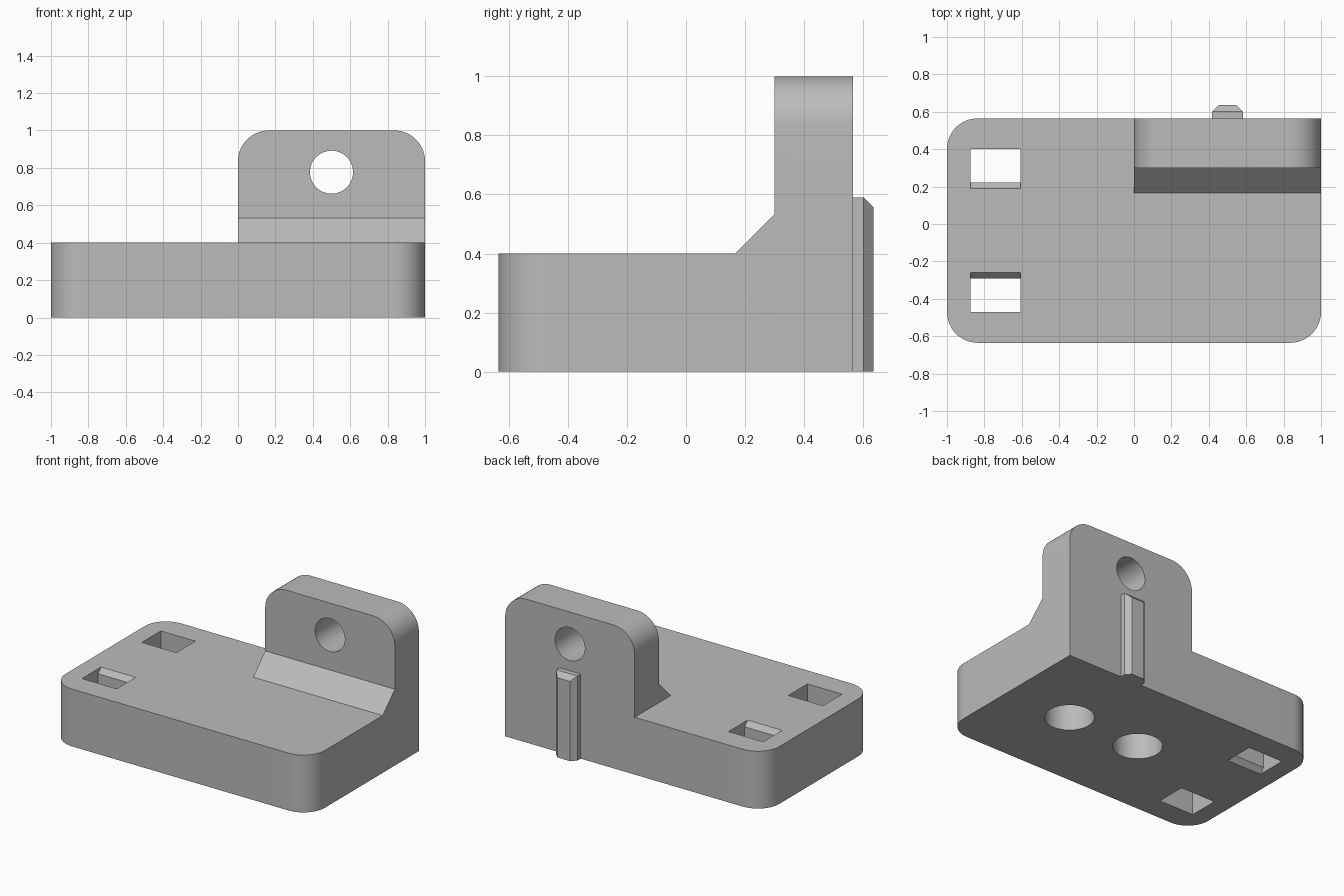
import bpy, bmesh
from math import sin, cos, pi
from mathutils import Vector

cube = bpy.data.objects.get("Cube")
if cube:
    bpy.data.objects.remove(cube, do_unlink=True)

grey = bpy.data.materials.new("plain_grey")
grey.use_nodes = True
grey.diffuse_color = (0.5, 0.5, 0.5, 1)
grey.node_tree.nodes["Principled BSDF"].inputs["Base Color"].default_value = (0.5, 0.5, 0.5, 1)

LEFT, RIGHT, FRONT, BACK = -1.0, 1.0, -0.635, 0.565
MID_Y = (FRONT + BACK) / 2
BASE_H, R = 0.4, 0.165


def finish(name, bm):
    bmesh.ops.recalc_face_normals(bm, faces=bm.faces)
    mesh = bpy.data.meshes.new(name)
    bm.to_mesh(mesh)
    bm.free()
    mesh.materials.append(grey)
    ob = bpy.data.objects.new(name, mesh)
    bpy.context.collection.objects.link(ob)
    return ob


def prism(name, outline, axis, lo, hi):
    """Extrude a 2D outline along an axis (0 = x, 1 = y, 2 = z)."""
    bm = bmesh.new()
    verts = []
    for p in outline:
        co = list(p)
        co.insert(axis, lo)
        verts.append(bm.verts.new(co))
    face = bm.faces.new(verts)
    out = bmesh.ops.extrude_face_region(bm, geom=[face])
    shift = Vector((0, 0, 0))
    shift[axis] = hi - lo
    bmesh.ops.translate(bm, vec=shift, verts=[g for g in out["geom"] if isinstance(g, bmesh.types.BMVert)])
    return finish(name, bm)


def arc(cx, cy, r, start, sweep, n):
    return [(cx + r * cos(start + sweep * i / n), cy + r * sin(start + sweep * i / n)) for i in range(n + 1)]


def circle(cx, cy, r):
    return arc(cx, cy, r, 0, 2 * pi, 48)[:-1]


def combine(target, other, operation):
    mod = target.modifiers.new(operation.lower(), 'BOOLEAN')
    mod.operation, mod.solver, mod.object = operation, 'EXACT', other
    bpy.context.view_layer.objects.active = target
    bpy.ops.object.modifier_apply(modifier=mod.name)
    bpy.data.objects.remove(other, do_unlink=True)


# Base slab: three rounded corners, square corner under the upright tab
outline = (arc(LEFT + R, BACK - R, R, pi / 2, pi / 2, 16)
           + arc(LEFT + R, FRONT + R, R, pi, pi / 2, 16)
           + arc(RIGHT - R, FRONT + R, R, -pi / 2, pi / 2, 16)
           + [(RIGHT, BACK)])
bracket = prism("bracket_body", outline, 2, 0, BASE_H)

# Upright tab with rounded top corners
outline = ([(0, 0.2), (RIGHT, 0.2)]
           + arc(RIGHT - R, 1 - R, R, 0, pi / 2, 16)
           + arc(R, 1 - R, R, pi / 2, pi / 2, 16))
combine(bracket, prism("tab", outline, 1, 0.3, BACK), 'UNION')

# Sloped gusset at the foot of the tab
gusset = [(0.167, BASE_H), (0.3, 0.533), (0.4, 0.533), (0.4, 0.3), (0.167, 0.3)]
combine(bracket, prism("gusset", gusset, 0, 0, RIGHT), 'UNION')

# Through hole in the tab
combine(bracket, prism("tab_hole", circle(0.5, 0.777, 0.115), 1, 0, 1), 'DIFFERENCE')

# Blind round pockets in the underside
for x in (0.5, -0.06):
    combine(bracket, prism("pocket", circle(x, MID_Y, 0.157), 2, -0.1, 0.33), 'DIFFERENCE')

# Pair of tie slots, inner edge chamfered at both ends
slot = [(0.4, -0.1), (0.19, -0.1), (0.19, 0), (0.222, 0.035),
        (0.222, BASE_H - 0.035), (0.19, BASE_H), (0.19, 0.5), (0.4, 0.5)]
for mirrored in (False, True):
    pts = [(2 * MID_Y - y if mirrored else y, z) for y, z in slot]
    combine(bracket, prism("slot", pts, 0, -0.875, -0.608), 'DIFFERENCE')

# Locating rib on the back, outer side and top edges chamfered
bm = bmesh.new()
bmesh.ops.create_cube(bm, size=1)
for v in bm.verts:
    v.co = (0.5 + v.co.x * 0.165, 0.6 + v.co.y * 0.07, (v.co.z + 0.5) * 0.59)
outer = [e for e in bm.edges
         if all(v.co.y > 0.6 for v in e.verts) and any(v.co.z > 0.1 for v in e.verts)]
bmesh.ops.bevel(bm, geom=outer, offset=0.034, segments=1, affect='EDGES')
finish("locating_rib", bm)

# Smooth the round walls, keep the edges sharp
bpy.ops.object.select_all(action='DESELECT')
bracket.select_set(True)
bpy.context.view_layer.objects.active = bracket
bpy.ops.object.shade_smooth_by_angle(angle=pi / 6)
